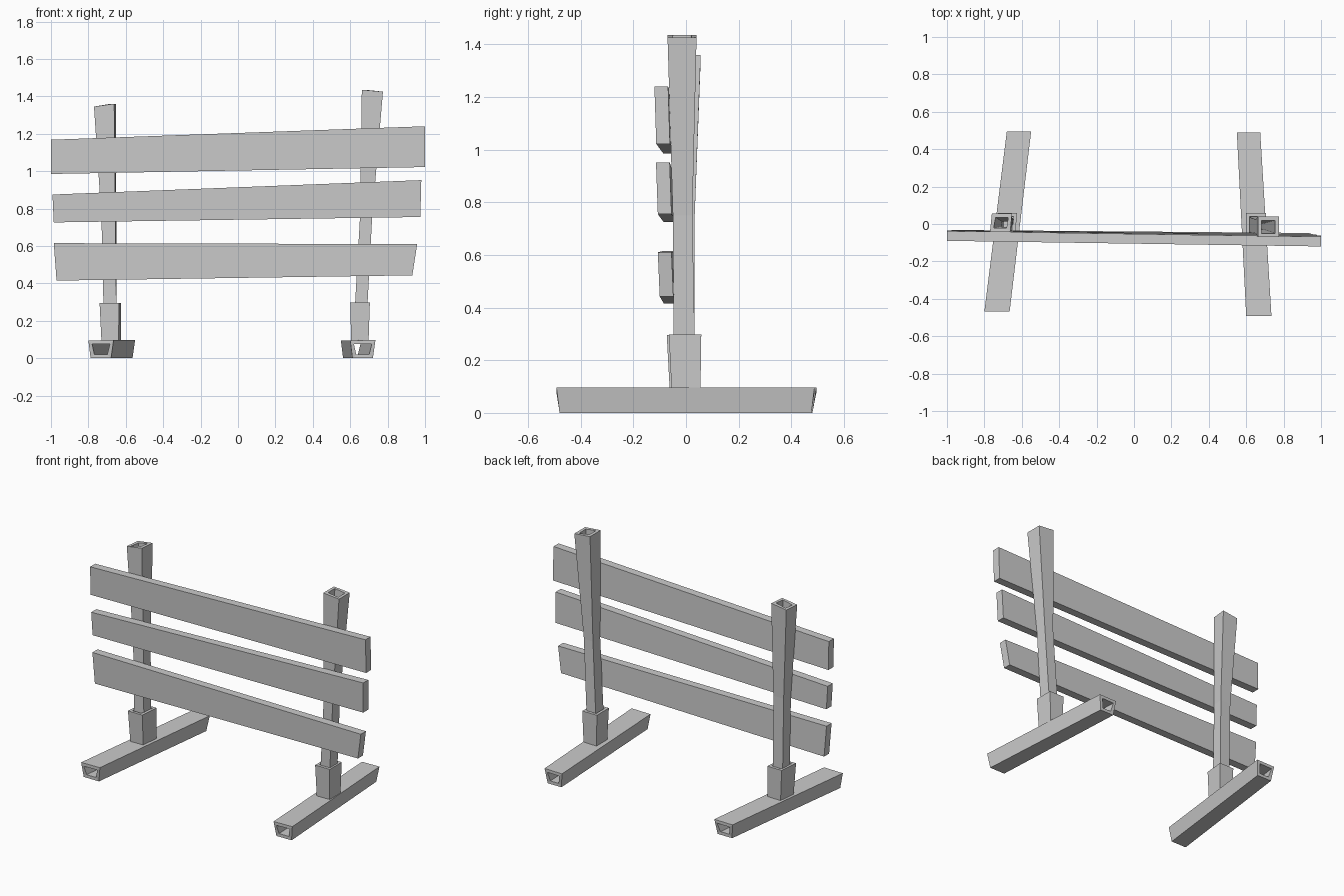
import bpy, bmesh
from mathutils import Vector

if "Cube" in bpy.data.objects:
    bpy.data.objects.remove(bpy.data.objects["Cube"])


def finish(name, bm):
    bmesh.ops.recalc_face_normals(bm, faces=bm.faces)
    mesh = bpy.data.meshes.new(name)
    bm.to_mesh(mesh)
    bm.free()
    ob = bpy.data.objects.new(name, mesh)
    bpy.context.collection.objects.link(ob)
    return ob


def bridge(bm, a, b):
    for i in range(4):
        j = (i + 1) % 4
        bm.faces.new((a[i], a[j], b[j], b[i]))


def inner_ring(ring, axis, wall):
    # shift each corner towards the ring centre by the wall thickness
    pts = [Vector(p) for p in ring]
    c = sum(pts, Vector()) / 4
    for p in pts:
        for k in range(3):
            if k != axis:
                p[k] += wall if p[k] < c[k] else -wall
    return pts


def tube(name, rings, axis, wall):
    """Square tube, open at both ends, lofted through four-corner rings."""
    bm = bmesh.new()
    outer = [[bm.verts.new(p) for p in r] for r in rings]
    inner = [[bm.verts.new(p) for p in inner_ring(r, axis, wall)] for r in rings]
    for loops in (outer, inner):
        for a, b in zip(loops, loops[1:]):
            bridge(bm, a, b)
    bridge(bm, outer[0], inner[0])
    bridge(bm, outer[-1], inner[-1])
    return finish(name, bm)


def level(x0, x1, y0, y1, z0, z1=None, skew=0.0):
    """Horizontal ring; z0 / z1 are the heights on its left and right side."""
    z1 = z0 if z1 is None else z1
    return [(x0, y0, z0), (x1, y0, z1), (x1 + skew, y1, z1), (x0 + skew, y1, z0)]


def foot_end(x0, x1, y_top, y_bottom):
    """Upright ring at one end of a foot, a little narrower at the bottom."""
    return [(x0 + 0.012, y_bottom, 0), (x1 - 0.014, y_bottom, 0),
            (x1, y_top, 0.097), (x0, y_top, 0.095)]


def plank(name, corners, y_left, y_right, thick=0.052):
    """Board with an uneven outline; corners run from bottom left."""
    bm = bmesh.new()
    ys = (y_left + 0.004, y_right + 0.007, y_right, y_left)
    front = [bm.verts.new((x, y, z)) for (x, z), y in zip(corners, ys)]
    back = [bm.verts.new((x, y + thick, z)) for (x, z), y in zip(corners, ys)]
    bridge(bm, front, back)
    bm.faces.new(front)
    bm.faces.new(back)
    return finish(name, bm)


# Feet
tube("left_foot", [foot_end(-0.80, -0.665, -0.468, -0.458),
                   foot_end(-0.68, -0.55, 0.495, 0.48)], 1, 0.02)
tube("right_foot", [foot_end(0.60, 0.735, -0.492, -0.48),
                    foot_end(0.55, 0.675, 0.488, 0.476)], 1, 0.02)

# Sockets
tube("left_socket", [level(-0.73, -0.638, -0.062, 0.055, 0.09, skew=0.012),
                     level(-0.74, -0.637, -0.073, 0.058, 0.295, skew=0.012)], 2, 0.018)
tube("right_socket", [level(0.605, 0.698, -0.055, 0.055, 0.09),
                      level(0.60, 0.705, -0.065, 0.058, 0.298)], 2, 0.018)

# Posts, flaring towards the top
tube("left_post", [level(-0.715, -0.648, -0.04, 0.033, 0.095),
                   level(-0.73, -0.656, -0.035, 0.033, 0.75, skew=0.005),
                   level(-0.77, -0.662, -0.042, 0.056, 1.345, 1.36, skew=0.01)], 2, 0.02)
tube("right_post", [level(0.615, 0.682, -0.045, 0.037, 0.095),
                    level(0.652, 0.717, -0.05, 0.024, 0.75),
                    level(0.662, 0.775, -0.07, 0.04, 1.435, 1.425)], 2, 0.02)

# Planks
plank("top_plank", [(-1, 0.985), (1, 1.022), (1, 1.24), (-1, 1.168)], -0.09, -0.12)
plank("middle_plank", [(-0.985, 0.726), (0.975, 0.755), (0.98, 0.952), (-0.992, 0.875)],
      -0.09, -0.114)
plank("bottom_plank", [(-0.97, 0.415), (0.932, 0.443), (0.958, 0.61), (-0.985, 0.615)],
      -0.088, -0.107)
